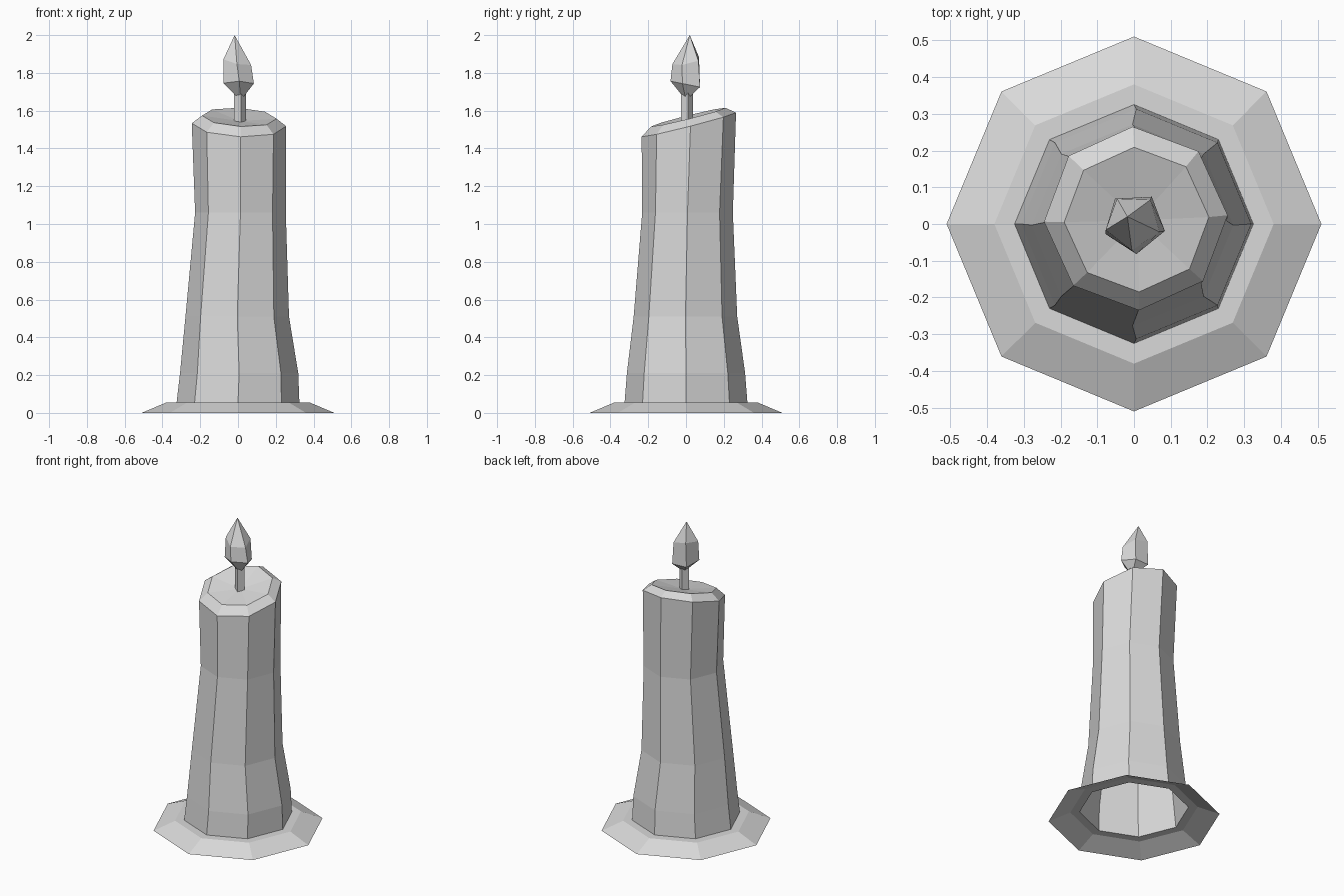
import bpy
import bmesh
from math import cos, sin, radians, tau
from mathutils import Vector

default_cube = bpy.data.objects.get("Cube")
if default_cube:
    bpy.data.objects.remove(default_cube, do_unlink=True)

wax = bpy.data.materials.new("light grey")
wax.use_nodes = True
grey = (0.7, 0.7, 0.7, 1)
wax.diffuse_color = grey
wax.node_tree.nodes["Principled BSDF"].inputs["Base Color"].default_value = grey


def ring(radius, z, cx=0, cy=0, sides=8, turn=0, tilt_x=0, tilt_y=0):
    """Points of a regular polygon, optionally on a tilted plane."""
    points = []
    for i in range(sides):
        a = tau * i / sides + radians(turn)
        x, y = cx + radius * cos(a), cy + radius * sin(a)
        points.append(Vector((x, y, z + tilt_x * x + tilt_y * y)))
    return points


def loft(name, rings, bottom=None, top=None):
    """Skin a stack of rings, with optional pointed ends."""
    bm = bmesh.new()
    loops = [[bm.verts.new(p) for p in points] for points in rings]
    count = len(loops[0])
    for low, high in zip(loops, loops[1:]):
        for i in range(count):
            j = (i + 1) % count
            bm.faces.new((low[i], low[j], high[j], high[i]))
    if bottom:
        tip = bm.verts.new(bottom)
        for i in range(count):
            bm.faces.new((loops[0][(i + 1) % count], loops[0][i], tip))
    if top:
        tip = bm.verts.new(top)
        for i in range(count):
            bm.faces.new((loops[-1][i], loops[-1][(i + 1) % count], tip))
    mesh = bpy.data.meshes.new(name)
    bm.to_mesh(mesh)
    bm.free()
    mesh.materials.append(wax)
    obj = bpy.data.objects.new(name, mesh)
    bpy.context.collection.objects.link(obj)
    return obj


# Spread wax foot, open underneath
loft("wax_foot", [ring(0.51, 0), ring(0.38, 0.055), ring(0.325, 0.055)])

# Hollow, uneven candle body with a slanted, slightly sunken top
loft("candle_body", [
    ring(0.325, 0.055),
    ring(0.313, 0.21, cx=0.006),
    ring(0.274, 0.51, cx=-0.004, cy=-0.003),
    ring(0.24, 1.06, cx=0.013, cy=0.008),
    ring(0.25, 1.522, cx=0.005, cy=0.015, turn=2, tilt_x=-0.04, tilt_y=0.255),
    ring(0.197, 1.563, cx=0.007, cy=0.012, turn=2, tilt_x=-0.05, tilt_y=0.25),
], top=(0.01, 0.01, 1.545))

# Square wick
loft("wick", [
    ring(0.032, 1.53, cx=0.01, cy=0.005, sides=4, turn=-80),
    ring(0.032, 1.71, cx=0.01, cy=0.005, sides=4, turn=-80),
])

# Faceted flame leaning slightly to one side
loft("flame", [
    ring(0.085, 1.74, cx=0.002, cy=0.003, sides=5, turn=-15, tilt_y=-0.2),
    ring(0.077, 1.86, cx=-0.003, cy=0.005, sides=5, turn=-20, tilt_x=-0.2, tilt_y=0.2),
], bottom=(0.015, 0, 1.655), top=(-0.018, 0.02, 2.0))
